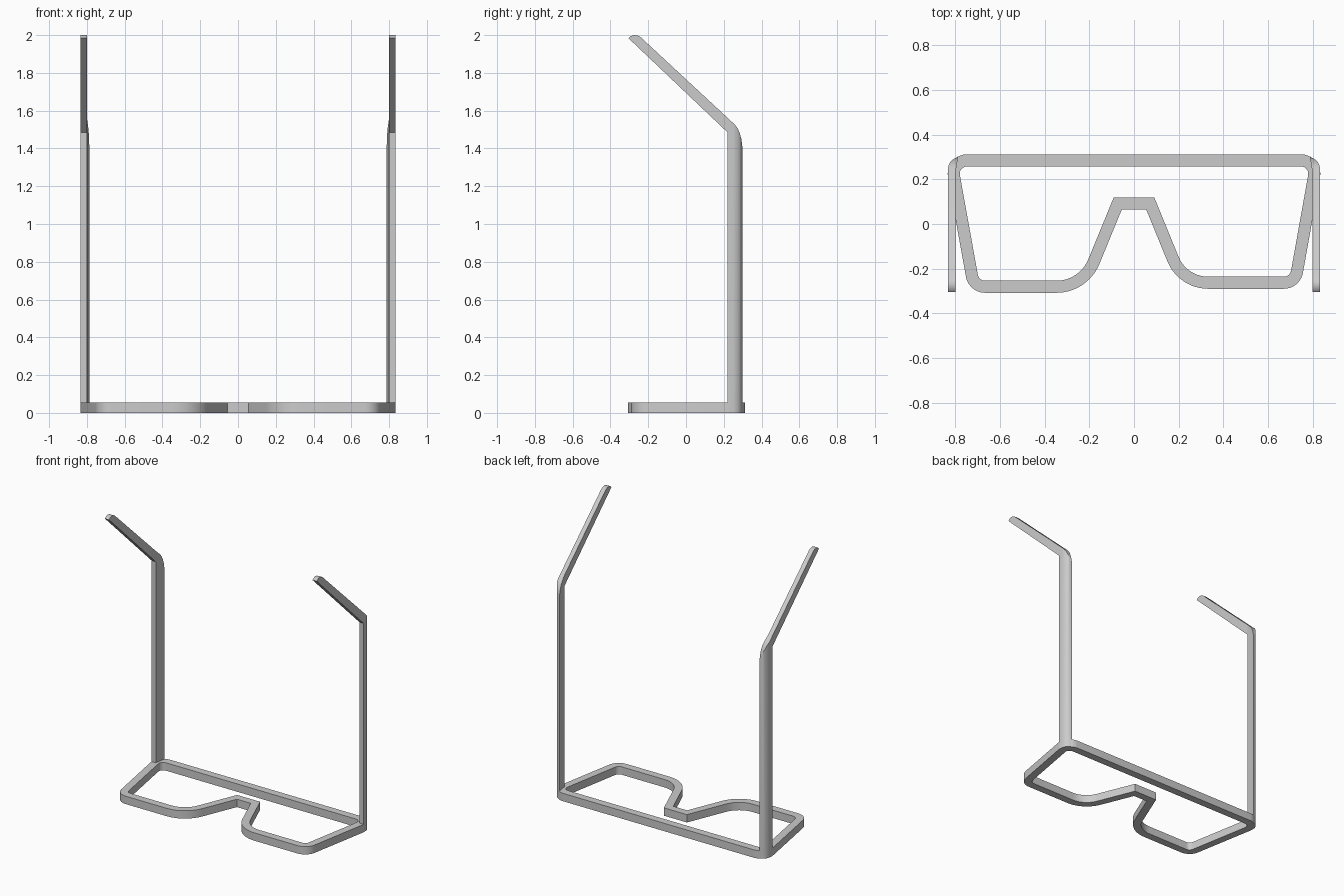
import bpy, bmesh, math
from mathutils import Vector

if "Cube" in bpy.data.objects:
    bpy.data.objects.remove(bpy.data.objects["Cube"])


def finish(bm, name):
    bmesh.ops.remove_doubles(bm, verts=bm.verts, dist=1e-5)
    bmesh.ops.recalc_face_normals(bm, faces=bm.faces)
    me = bpy.data.meshes.new(name)
    bm.to_mesh(me)
    bm.free()
    ob = bpy.data.objects.new(name, me)
    bpy.context.collection.objects.link(ob)
    bpy.ops.object.select_all(action='DESELECT')
    ob.select_set(True)
    bpy.context.view_layer.objects.active = ob
    bpy.ops.object.shade_smooth_by_angle(angle=math.radians(30))
    return ob


def fillet_path(corners, seg=10):
    """Closed path from (x, y, radius) corners with rounded bends."""
    pts, n = [], len(corners)
    for i, (x, y, r) in enumerate(corners):
        p = Vector((x, y))
        if r == 0:
            pts.append(p)
            continue
        a = (Vector(corners[i - 1][:2]) - p).normalized()
        b = (Vector(corners[(i + 1) % n][:2]) - p).normalized()
        half = a.angle(b) / 2
        c = p + (a + b).normalized() * (r / math.sin(half))
        t = r / math.tan(half)
        v0, v1 = p + a * t - c, p + b * t - c
        sweep = v0.angle(v1)
        for k in range(seg + 1):
            f = k / seg
            pts.append(c + (v0 * math.sin((1 - f) * sweep) + v1 * math.sin(f * sweep)) / math.sin(sweep))
    return pts


def band(name, path, width, height):
    """Flat closed strip of constant width around the path."""
    bm = bmesh.new()
    rings, n = [], len(path)
    for i, p in enumerate(path):
        d0 = (p - path[i - 1]).normalized()
        d1 = (path[(i + 1) % n] - p).normalized()
        n0, n1 = Vector((-d0.y, d0.x)), Vector((-d1.y, d1.x))
        m = (n0 + n1).normalized()
        m *= width / 2 / m.dot(n0)
        a, b = p + m, p - m
        rings.append([bm.verts.new((q.x, q.y, z)) for q, z in
                      ((a, 0), (b, 0), (b, height), (a, height))])
    for i in range(n):
        r, s = rings[i], rings[(i + 1) % n]
        for k in range(4):
            bm.faces.new((r[k], r[(k + 1) % 4], s[(k + 1) % 4], s[k]))
    return finish(bm, name)


# Front frame with nose bridge, lying on the ground
frame = [(-0.819, 0.285, 0.06), (-0.717, -0.281, 0.06), (-0.226, -0.281, 0.18),
         (-0.0725, 0.0925, 0), (0.0725, 0.0925, 0), (0.218, -0.263, 0.17),
         (0.721, -0.263, 0.06), (0.819, 0.285, 0.06)]
band("front_frame", fillet_path(frame), 0.054, 0.056)

# Post section rows: y, inner x, outer x, top height
post = [(0.22, 0.80, 0.833, 1.562), (0.25, 0.796, 0.833, 1.534), (0.262, 0.794, 0.83, 1.522),
        (0.275, 0.792, 0.824, 1.503), (0.285, 0.79, 0.816, 1.48),
        (0.293, 0.789, 0.805, 1.45), (0.298, 0.787, 0.791, 1.41)]
# Ear hook side profile: y, z
hook = [(0.22, 1.485), (-0.305, 1.984), (-0.293, 1.995), (-0.275, 2.0),
        (-0.257, 1.998), (-0.24, 1.989), (0.22, 1.562)]

for side, sx in (("left", -1), ("right", 1)):
    # Upright temple post
    bm = bmesh.new()
    rows = [[bm.verts.new((sx * x, y, z)) for x, z in ((a, 0), (b, 0), (b, t), (a, t))]
            for y, a, b, t in post]
    for r, s in zip(rows, rows[1:]):
        for k in range(4):
            bm.faces.new((r[k], r[(k + 1) % 4], s[(k + 1) % 4], s[k]))
    bm.faces.new(rows[0])
    bm.faces.new(rows[-1])
    finish(bm, side + "_temple_post")

    # Sloping ear hook
    bm = bmesh.new()
    inner = [bm.verts.new((sx * 0.80, y, z)) for y, z in hook]
    outer = [bm.verts.new((sx * 0.833, y, z)) for y, z in hook]
    bm.faces.new(inner)
    bm.faces.new(outer)
    for i in range(len(hook)):
        j = (i + 1) % len(hook)
        bm.faces.new((inner[i], inner[j], outer[j], outer[i]))
    finish(bm, side + "_ear_hook")
